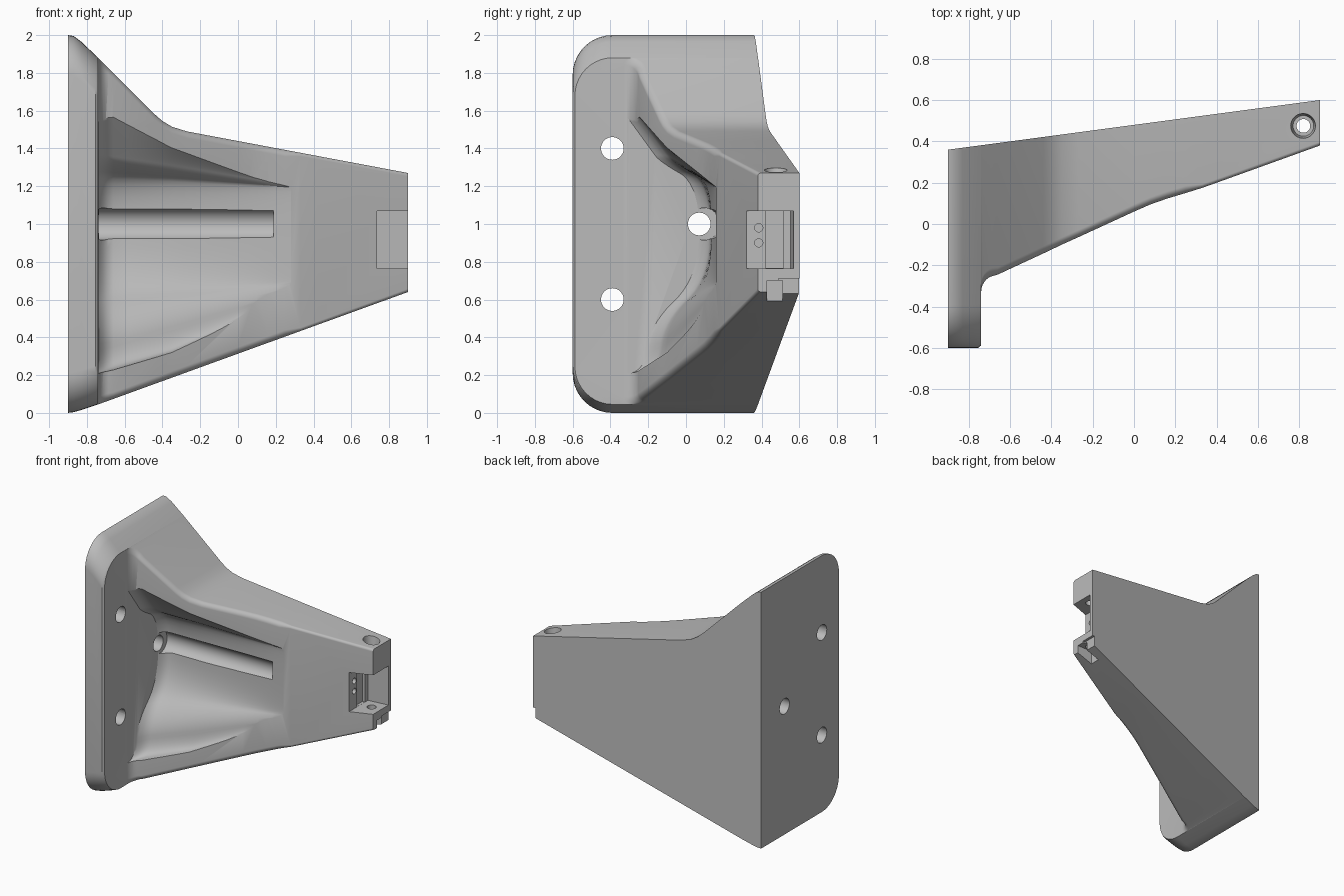
import bpy, bmesh, math
from mathutils import Matrix, Vector

cube = bpy.data.objects.get("Cube")
if cube:
    bpy.data.objects.remove(cube)

grey = bpy.data.materials.new("plain grey")
grey.use_nodes = True
COLOUR = (0.5, 0.5, 0.5, 1)
grey.diffuse_color = COLOUR
grey.node_tree.nodes["Principled BSDF"].inputs["Base Color"].default_value = COLOUR


def finish(name, bm):
    bmesh.ops.recalc_face_normals(bm, faces=bm.faces)
    mesh = bpy.data.meshes.new(name)
    bm.to_mesh(mesh)
    bm.free()
    mesh.materials.append(grey)
    obj = bpy.data.objects.new(name, mesh)
    bpy.context.collection.objects.link(obj)
    return obj


def loft(name, rings):
    """Skin a list of equal-length closed rings and cap both ends."""
    bm = bmesh.new()
    rows = [[bm.verts.new(p) for p in ring] for ring in rings]
    n = len(rows[0])
    for a, b in zip(rows, rows[1:]):
        for i in range(n):
            j = (i + 1) % n
            bm.faces.new((a[i], a[j], b[j], b[i]))
    bm.faces.new(rows[0])
    bm.faces.new(rows[-1])
    return finish(name, bm)


def lerp_table(table, x):
    for (x0, y0), (x1, y1) in zip(table, table[1:]):
        if x <= x1:
            return y0 + (y1 - y0) * max(0, x - x0) / (x1 - x0)
    return table[-1][1]


# Outline tables: height and depth along the bracket
TOP = [(-0.9, 2), (-0.87, 1.995), (-0.83, 1.965), (-0.74, 1.88), (-0.44, 1.58),
       (-0.4, 1.545), (-0.35, 1.515), (-0.27, 1.49), (0.9, 1.27)]
BOTTOM = [(-0.9, 0), (-0.87, 0.004), (-0.83, 0.015), (-0.74, 0.045), (0.9, 0.64)]


def body_ring(x, front, radius):
    back = 0.36 + (x + 0.9) * 0.24 / 1.8
    top, bot = lerp_table(TOP, x), lerp_table(BOTTOM, x)
    ring = [(x, back, bot), (x, back, top)]
    for cz, start in ((top - radius, 90), (bot + radius, 180)):
        for k in range(11):
            a = math.radians(start + 9 * k)
            ring.append((x, front + radius + radius * math.cos(a), cz + radius * math.sin(a)))
    return ring


# Flange and arm as one lofted casting
rings = [body_ring(x, -0.6, 0.21) for x in (-0.9, -0.87, -0.83, -0.755)]
rings.append(body_ring(-0.74, -0.588, 0.2))
for k in range(7):
    a = math.radians(90 * k / 7)
    rings.append(body_ring(-0.74 + 0.07 * (1 - math.cos(a)), -0.33 + 0.08 * math.sin(a), 0.04))
ARM = [(-0.66, -0.245), (-0.44, -0.143), (-0.4, -0.124), (-0.35, -0.1), (-0.27, -0.064),
       (0, 0.06), (0.08, 0.095), (0.16, 0.123), (0.25, 0.15), (0.33, 0.175),
       (0.42, 0.207), (0.9, 0.38)]
rings += [body_ring(x, y, 0.035 if x < 0.3 else 0.018) for x, y in ARM]
bracket = loft("bracket", rings)


# Pocket cutter: smoothed sections blended along the arm
def chaikin(pts):
    out = [pts[0]]
    for a, b in zip(pts, pts[1:]):
        out += [a.lerp(b, 0.25), a.lerp(b, 0.75)]
    return out + [pts[-1]]


def section(*pairs):
    pts = [Vector(p) for p in pairs]
    for _ in range(3):
        pts = chaikin(pts)
    return pts


ROOT = section((-0.32, 0.2), (-0.16, 0.22), (-0.13, 0.47), (0.13, 0.72),
               (0.13, 1.21), (-0.08, 1.33), (-0.13, 1.4), (-0.32, 1.66))
MID = section((-0.13, 0.31), (-0.04, 0.34), (-0.02, 0.55), (0.135, 0.71),
              (0.135, 1.21), (0.02, 1.28), (-0.03, 1.34), (-0.13, 1.43))
TIP = section((0.13, 0.59), (0.15, 0.61), (0.155, 0.66), (0.162, 0.7),
              (0.162, 1.19), (0.155, 1.2), (0.15, 1.21), (0.13, 1.22))
pocket_rings = []
for x in (-0.738, -0.73, -0.715, -0.69, -0.66, -0.58, -0.5, -0.42, -0.35,
          -0.28, -0.2, -0.1, 0, 0.1, 0.2, 0.28):
    if x < -0.35:
        a, b, t = ROOT, MID, (x + 0.738) / 0.388
    else:
        a, b, t = MID, TIP, (x + 0.35) / 0.63
    fillet = 0.06 * max(0, 1 - (x + 0.738) / 0.075) ** 2
    pts = [p.lerp(q, t) for p, q in zip(a, b)]
    ring = [(x, p.x - fillet, p.y) for p in pts]
    ring += [(x, -0.9, pts[-1].y), (x, -0.9, pts[0].y)]
    pocket_rings.append(ring)
cutters = [loft("pocket_cutter", pocket_rings)]


# Simple cutters
def cylinder(name, start, end, r1, r2=None, sides=40):
    start, end = Vector(start), Vector(end)
    axis = end - start
    turn = axis.to_track_quat("Z", "Y").to_matrix().to_4x4()
    bm = bmesh.new()
    bmesh.ops.create_cone(bm, cap_ends=True, segments=sides, radius1=r1,
                          radius2=r1 if r2 is None else r2, depth=axis.length,
                          matrix=Matrix.Translation((start + end) / 2) @ turn)
    cutters.append(finish(name, bm))


def block(name, x, y, z, skew=0):
    """Box cutter; skew slides the back side in y at the far x end."""
    rings = []
    for px, s in ((x[0], 0), (x[1], skew)):
        rings.append([(px, y[0], z[0]), (px, y[1] + s, z[0]),
                      (px, y[1] + s, z[1]), (px, y[0], z[1])])
    cutters.append(loft(name, rings))


# Groove along the pocket floor and mounting holes in the flange
cylinder("groove_cutter", (-0.737, 0.095, 1), (0.19, 0.11, 1), 0.085)
for y, z in ((-0.39, 1.4), (-0.39, 0.6), (0.07, 1)):
    cylinder("mounting_hole_cutter", (-1, y, z), (-0.7, y, z), 0.06)

# Hinge notch, inner slot, and small wire holes at the tip
block("notch_cutter", (0.735, 0.95), (0.2, 0.552), (0.765, 1.07), 0.024)
block("slot_cutter", (0.715, 0.78), (0.42, 0.515), (0.766, 1.069))
for z in (0.9, 0.98):
    cylinder("wire_hole_cutter", (0.66, 0.385, z), (0.76, 0.385, z), 0.022, sides=20)

# Vertical pin bore, countersink, nut recess and corner step
cylinder("pin_bore_cutter", (0.82, 0.475, 0.4), (0.82, 0.475, 1.4), 0.033)
cylinder("countersink_cutter", (0.82, 0.475, 1.2), (0.82, 0.475, 1.32), 0.05, 0.064)
block("nut_recess_cutter", (0.77, 0.95), (0.43, 0.51), (0.5, 0.7))
block("corner_step_cutter", (0.88, 0.95), (0.49, 0.7), (0.5, 0.712))

for cutter in cutters:
    mod = bracket.modifiers.new(cutter.name, "BOOLEAN")
    mod.operation = "DIFFERENCE"
    mod.solver = "EXACT"
    mod.object = cutter

# Apply the cuts, then drop the cutters and shade
graph = bpy.context.evaluated_depsgraph_get()
mesh = bpy.data.meshes.new_from_object(bracket.evaluated_get(graph))
bracket.modifiers.clear()
bracket.data = mesh
mesh.materials.clear()
mesh.materials.append(grey)
for poly in mesh.polygons:
    poly.material_index = 0
for cutter in cutters:
    bpy.data.objects.remove(cutter)
bpy.ops.object.select_all(action="DESELECT")
bracket.select_set(True)
bpy.context.view_layer.objects.active = bracket
bpy.ops.object.shade_smooth_by_angle(angle=math.radians(32))
